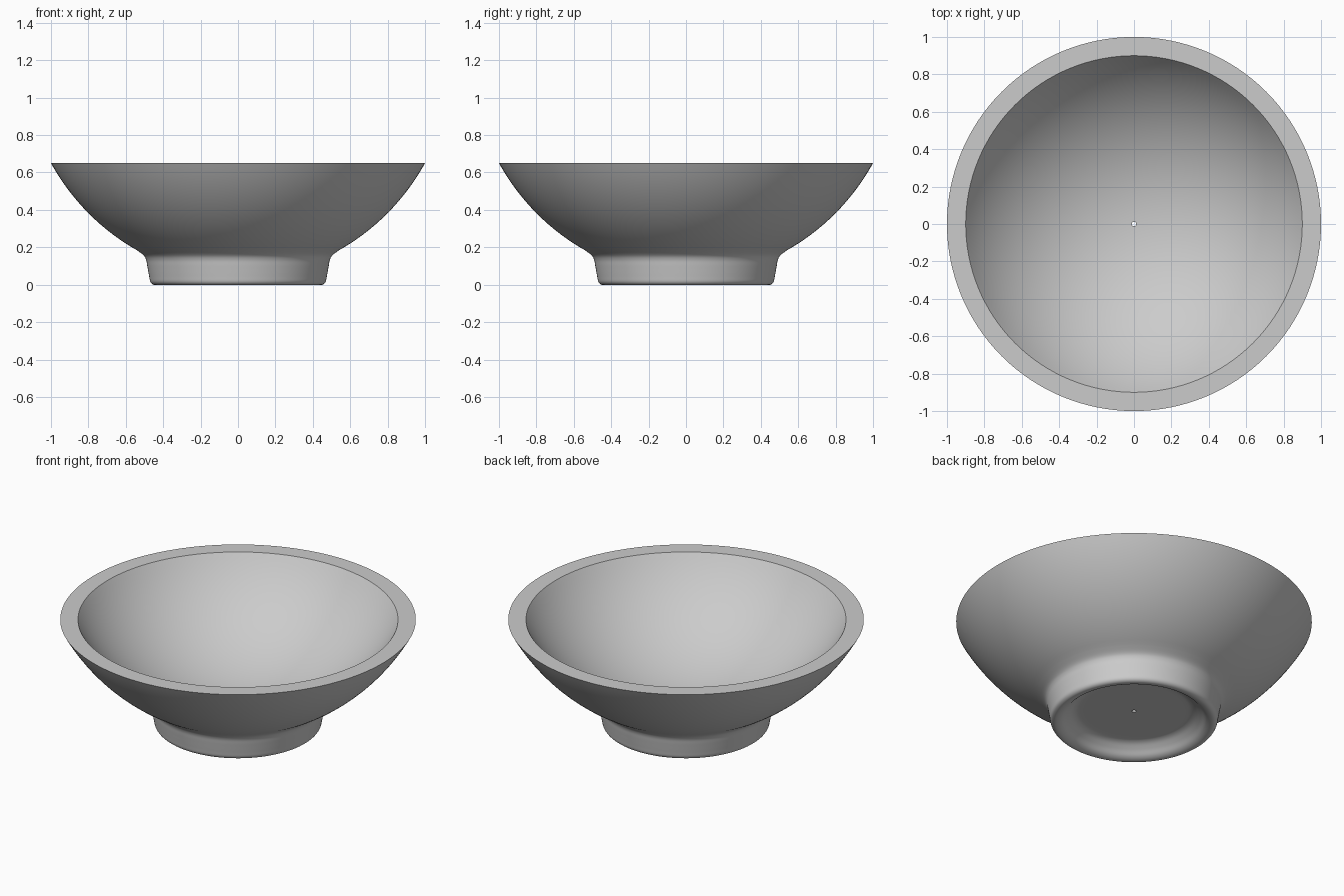
import bpy, bmesh, math
from mathutils import Vector

cube = bpy.data.objects.get("Cube")
if cube:
    bpy.data.objects.remove(cube)

SEGMENTS = 128
HOLE = 0.012
RIM_Z = 0.65


def arc(radius, bottom, r0, r1, steps):
    """Points (r, z) along a sphere whose lowest point is at height bottom."""
    a0, a1 = math.asin(r0 / radius), math.asin(r1 / radius)
    angles = [a0 + (a1 - a0) * i / steps for i in range(steps + 1)]
    return [(radius * math.sin(a), bottom + radius * (1 - math.cos(a))) for a in angles]


def smooth_path(points, steps=5):
    """Catmull-Rom curve through all but the first and last points."""
    result = []
    for a, b, c, d in zip(points, points[1:], points[2:], points[3:]):
        a, b, c, d = map(Vector, (a, b, c, d))
        for i in range(steps):
            t = i / steps
            p = 2 * b + (c - a) * t + (2 * a - 5 * b + 4 * c - d) * t**2
            result.append(tuple((p + (3 * b - a - 3 * c + d) * t**3) / 2))
    return result


# Inside wall, from the rim down to the small hole in the middle
inside = arc(1.065, 0.155, 0.9, HOLE, 32)
inside[0] = (0.9, RIM_Z)

# Underside recess, foot ring and the fillet up to the body
foot = smooth_path([
    (0.1, 0.07), (0.28, 0.072), (0.335, 0.066), (0.375, 0.04), (0.405, 0.012),
    (0.43, 0.0), (0.452, 0.0), (0.468, 0.014), (0.475, 0.045), (0.485, 0.1),
    (0.492, 0.135), (0.508, 0.16), (0.55, 0.19), (0.6, 0.222)])

# Outside wall, from the fillet up to the rim
outside = arc(1.145, 0.075, 0.55, 0.99, 24)
z0, z1 = outside[0][1], outside[-1][1]
outside = [(0.55 + (r - 0.55) * 0.45 / 0.44,
            0.19 + (z - z0) * (RIM_Z - 0.19) / (z1 - z0)) for r, z in outside]

profile = inside + [(HOLE, 0.07)] + foot + outside

# Turn the closed profile around the vertical axis
bm = bmesh.new()
verts = [bm.verts.new((r, 0, z)) for r, z in profile]
edges = [bm.edges.new((v, verts[(i + 1) % len(verts)])) for i, v in enumerate(verts)]
bmesh.ops.spin(bm, geom=verts + edges, cent=(0, 0, 0), axis=(0, 0, 1),
               angle=math.tau, steps=SEGMENTS, use_merge=True)
bmesh.ops.remove_doubles(bm, verts=bm.verts, dist=0.00001)
bmesh.ops.recalc_face_normals(bm, faces=bm.faces)
mesh = bpy.data.meshes.new("bowl")
bm.to_mesh(mesh)
bm.free()
bowl = bpy.data.objects.new("bowl", mesh)
bpy.context.collection.objects.link(bowl)

# Plain grey glaze
glaze = bpy.data.materials.new("light_grey")
glaze.use_nodes = True
glaze.diffuse_color = (0.6, 0.6, 0.6, 1)
glaze.node_tree.nodes["Principled BSDF"].inputs["Base Color"].default_value = (0.6, 0.6, 0.6, 1)
mesh.materials.append(glaze)

# Smooth walls with a crisp rim
bpy.ops.object.select_all(action='DESELECT')
bowl.select_set(True)
bpy.context.view_layer.objects.active = bowl
bpy.ops.object.shade_smooth_by_angle(angle=math.radians(35))
